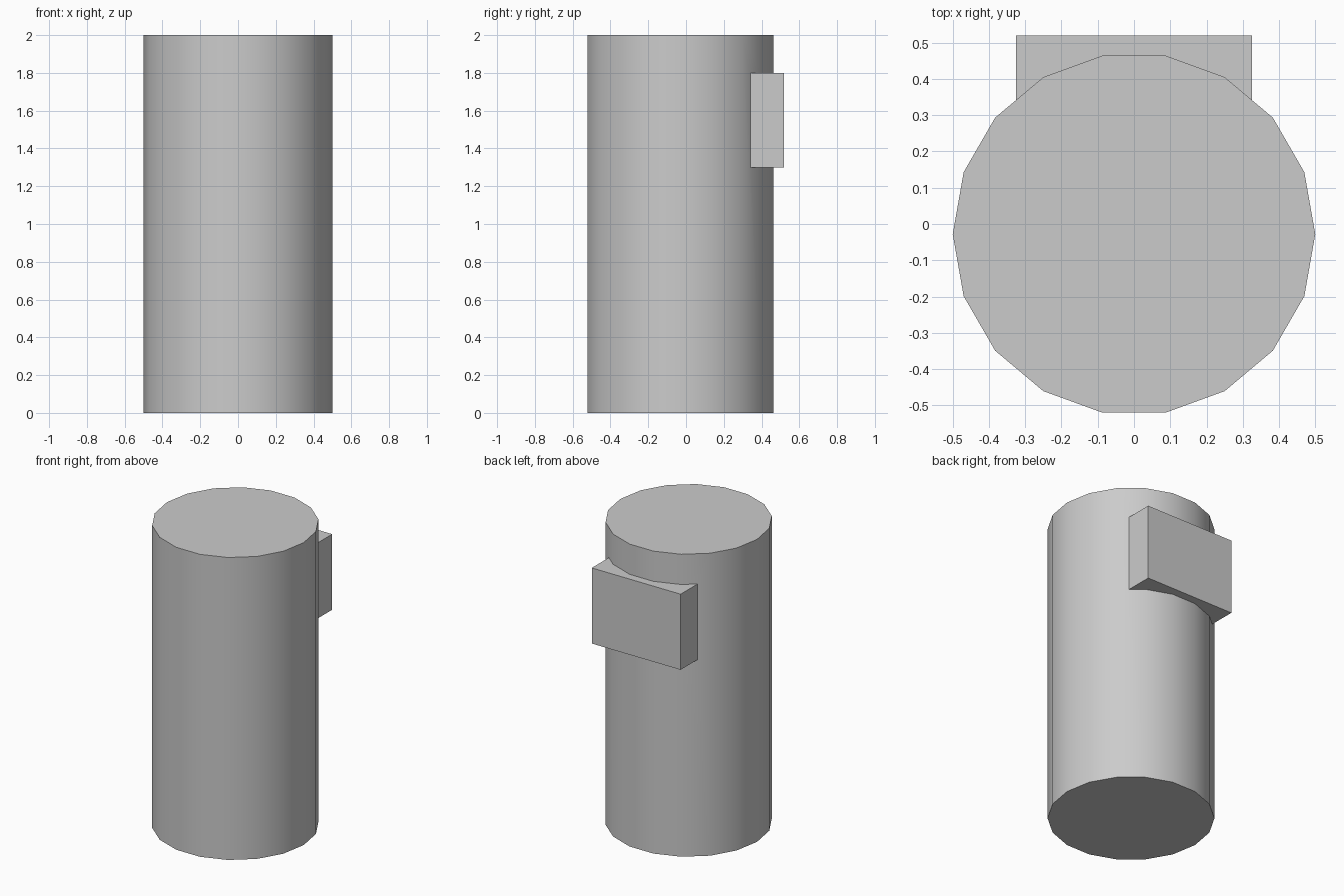
import bpy
import math

cube = bpy.data.objects.get("Cube")
if cube:
    bpy.data.objects.remove(cube, do_unlink=True)

RADIUS, HEIGHT, SIDES = 0.5, 2.0, 18
CENTRE_Y = -0.028

# Single plain grey material
grey = bpy.data.materials.new("plain_grey")
grey.use_nodes = True
colour = (0.6, 0.6, 0.6, 1)
grey.diffuse_color = colour
grey.node_tree.nodes["Principled BSDF"].inputs["Base Color"].default_value = colour

# Column: 18-sided closed cylinder with a corner pointing along x
bpy.ops.mesh.primitive_cylinder_add(vertices=SIDES, radius=RADIUS, depth=HEIGHT,
                                    location=(0, CENTRE_Y, HEIGHT / 2),
                                    rotation=(0, 0, math.pi / 2))
column = bpy.context.object
column.name = "column"
bpy.ops.object.transform_apply(location=True, rotation=True, scale=True)
column.data.materials.append(grey)

# Back box, partly sunk into the column
bpy.ops.mesh.primitive_cube_add(size=1, location=(0, 0.37, 1.55))
box = bpy.context.object
box.name = "back_box"
box.scale = (0.65, 0.3, 0.5)
bpy.ops.object.transform_apply(location=True, rotation=True, scale=True)
box.data.materials.append(grey)

# Weld the box to the column so that no faces remain inside
bpy.ops.object.select_all(action="DESELECT")
column.select_set(True)
bpy.context.view_layer.objects.active = column
weld = column.modifiers.new("weld_box", "BOOLEAN")
weld.operation = "UNION"
weld.solver = "EXACT"
weld.object = box
bpy.ops.object.modifier_apply(modifier=weld.name)
bpy.data.objects.remove(box, do_unlink=True)
column.name = "column_with_back_box"

# Rounded sides, crisp rims and box edges
bpy.ops.object.shade_smooth_by_angle(angle=math.radians(30))
